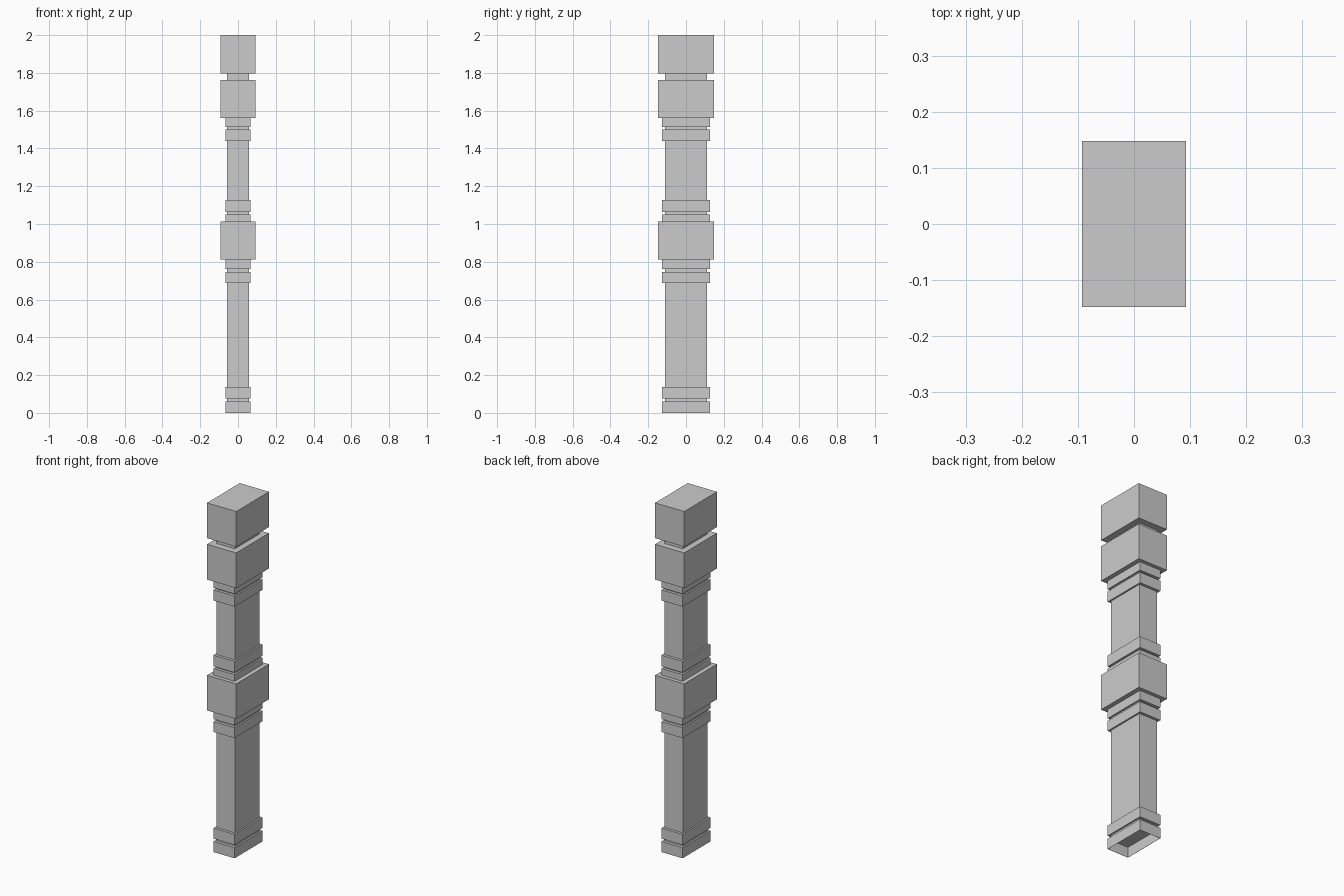
import bpy, bmesh

if "Cube" in bpy.data.objects:
    bpy.data.objects.remove(bpy.data.objects["Cube"])

# half widths (x, y) of the three rectangular sections
SHAFT = (0.0575, 0.111)
BAND = (0.067, 0.127)
BLOCK = (0.0925, 0.148)

# stacked sections from the foot up: (top height, section)
LEVELS = [
    (0.061, BAND), (0.077, SHAFT), (0.137, BAND),
    (0.688, SHAFT),
    (0.747, BAND), (0.761, SHAFT), (0.812, BAND),
    (1.013, BLOCK),
    (1.051, BAND), (1.063, SHAFT), (1.127, BAND),
    (1.440, SHAFT),
    (1.501, BAND), (1.513, SHAFT), (1.561, BAND),
    (1.763, BLOCK), (1.798, SHAFT), (2.0, BLOCK),
]

bm = bmesh.new()


def ring(half, z):
    hx, hy = half
    return [bm.verts.new((sx * hx, sy * hy, z))
            for sx, sy in ((-1, -1), (1, -1), (1, 1), (-1, 1))]


def bridge(a, b):
    for i in range(4):
        j = (i + 1) % 4
        bm.faces.new((a[i], a[j], b[j], b[i]))


# hollow foot: recess ceiling and thin inner walls
inner = (BAND[0] - 0.001, BAND[1] - 0.001)
prev = ring(inner, 0.059)
bm.faces.new(prev[::-1])
rim = ring(inner, 0.0)
bridge(prev, rim)
prev = rim

# stepped outer skin
z = 0.0
for top, half in LEVELS:
    low, high = ring(half, z), ring(half, top)
    bridge(prev, low)
    bridge(low, high)
    prev, z = high, top
bm.faces.new(prev)

bmesh.ops.recalc_face_normals(bm, faces=bm.faces)
mesh = bpy.data.meshes.new("stepped_post")
bm.to_mesh(mesh)
bm.free()
bpy.context.collection.objects.link(bpy.data.objects.new("stepped_post", mesh))
